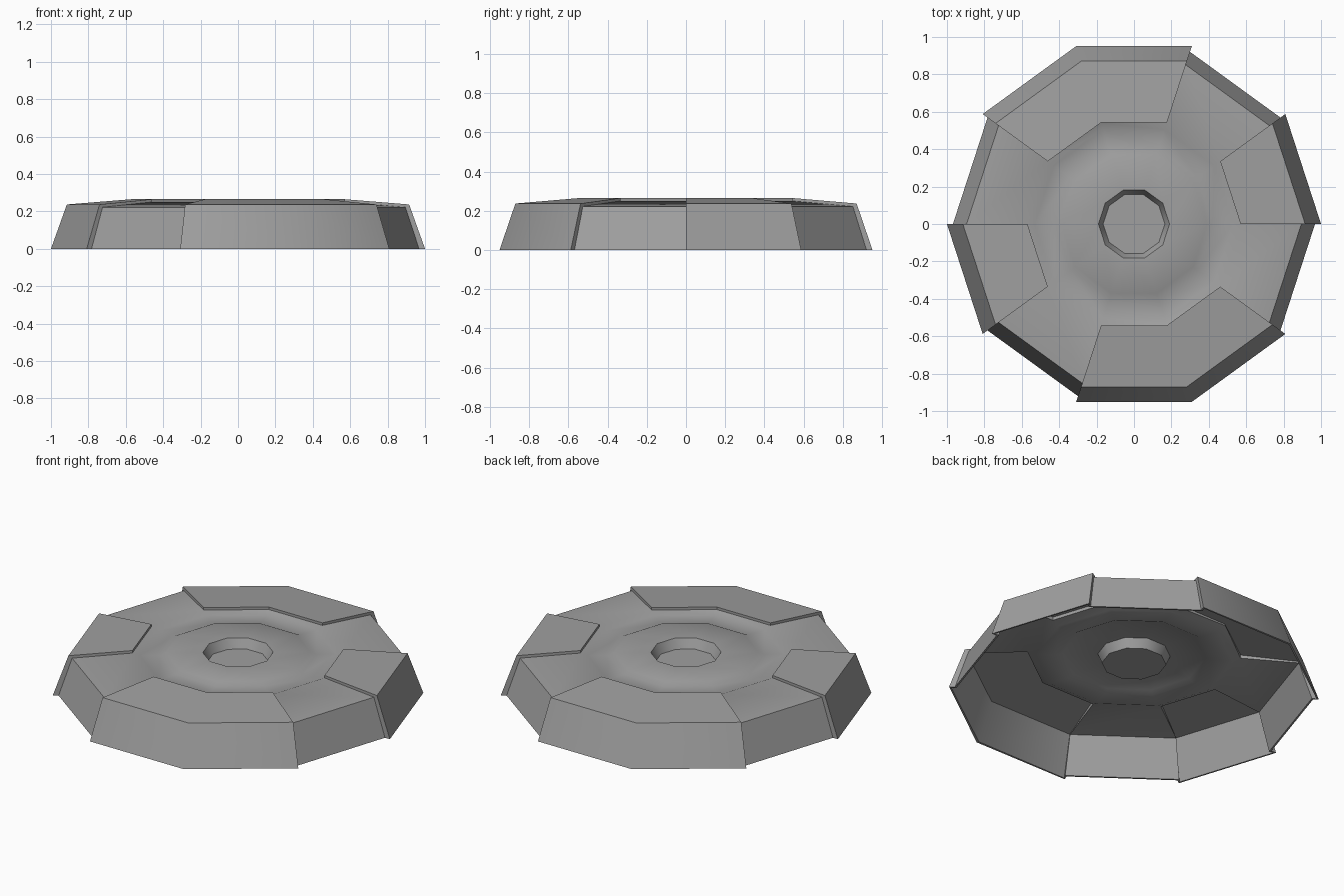
import bpy
import bmesh
from math import cos, sin, pi, radians

if "Cube" in bpy.data.objects:
    bpy.data.objects.remove(bpy.data.objects["Cube"], do_unlink=True)

# Material
grey = bpy.data.materials.new("matte grey")
grey.use_nodes = True
color = (0.35, 0.35, 0.35, 1)
grey.diffuse_color = color
grey.node_tree.nodes["Principled BSDF"].inputs["Base Color"].default_value = color

SIDES = 10
RAISED = {0, 2, 3, 5, 7, 8}      # sectors covered by the raised plates

# Profiles as (radius, height), from the middle outwards
DISC = [(0.165, 0.195), (0.19, 0.25), (0.39, 0.25), (0.42, 0.235),
        (0.53, 0.235), (0.57, 0.25)]
LOW = [(0.57, 0.25), (0.895, 0.222), (0.968, 0.005)]
HIGH = [(0.57, 0.265), (0.915, 0.237), (1.0, 0.005)]

bm = bmesh.new()


def ring(radius, height):
    return [bm.verts.new((radius * cos(2 * pi * k / SIDES),
                          radius * sin(2 * pi * k / SIDES), height))
            for k in range(SIDES)]


def strip(inner, outer, k):
    n = (k + 1) % SIDES
    bm.faces.new((inner[k], outer[k], outer[n], inner[n]))


# Central disc with its cup and shallow groove
disc = [ring(*p) for p in DISC]
bm.faces.new(disc[0])
for a, b in zip(disc, disc[1:]):
    for k in range(SIDES):
        strip(a, b, k)

# Outer plates: low sectors continue the disc, high sectors step up from it
low = [disc[-1]] + [ring(*p) for p in LOW[1:]]
high = [ring(*p) for p in HIGH]
for k in range(SIDES):
    rings = high if k in RAISED else low
    for a, b in zip(rings, rings[1:]):
        strip(a, b, k)
    if k in RAISED:
        strip(disc[-1], high[0], k)
    # Step wall where a high sector meets a low one
    if (k in RAISED) != ((k - 1) % SIDES in RAISED):
        for i in range(2):
            wall = [low[i][k], low[i + 1][k], high[i + 1][k], high[i][k]]
            bm.faces.new(wall if k in RAISED else wall[::-1])

# Drop the unused corners and make all normals face outwards
bmesh.ops.delete(bm, geom=[v for v in bm.verts if not v.link_faces], context='VERTS')
bmesh.ops.recalc_face_normals(bm, faces=bm.faces[:])
bm.faces.ensure_lookup_table()
if bm.faces[0].normal.z < 0:
    bmesh.ops.reverse_faces(bm, faces=bm.faces[:])

mesh = bpy.data.meshes.new("plated_cover")
bm.to_mesh(mesh)
bm.free()
mesh.materials.append(grey)
cover = bpy.data.objects.new("plated_cover", mesh)
bpy.context.collection.objects.link(cover)

# Thin sheet thickness, open underneath
shell = cover.modifiers.new("thickness", 'SOLIDIFY')
shell.thickness = 0.014
shell.offset = -1

bpy.ops.object.select_all(action='DESELECT')
cover.select_set(True)
bpy.context.view_layer.objects.active = cover
bpy.ops.object.modifier_apply(modifier=shell.name)

# Level the rim on the ground
for v in cover.data.vertices:
    if v.co.z < 0.03:
        v.co.z = 0
bpy.ops.object.shade_smooth_by_angle(angle=radians(35))
